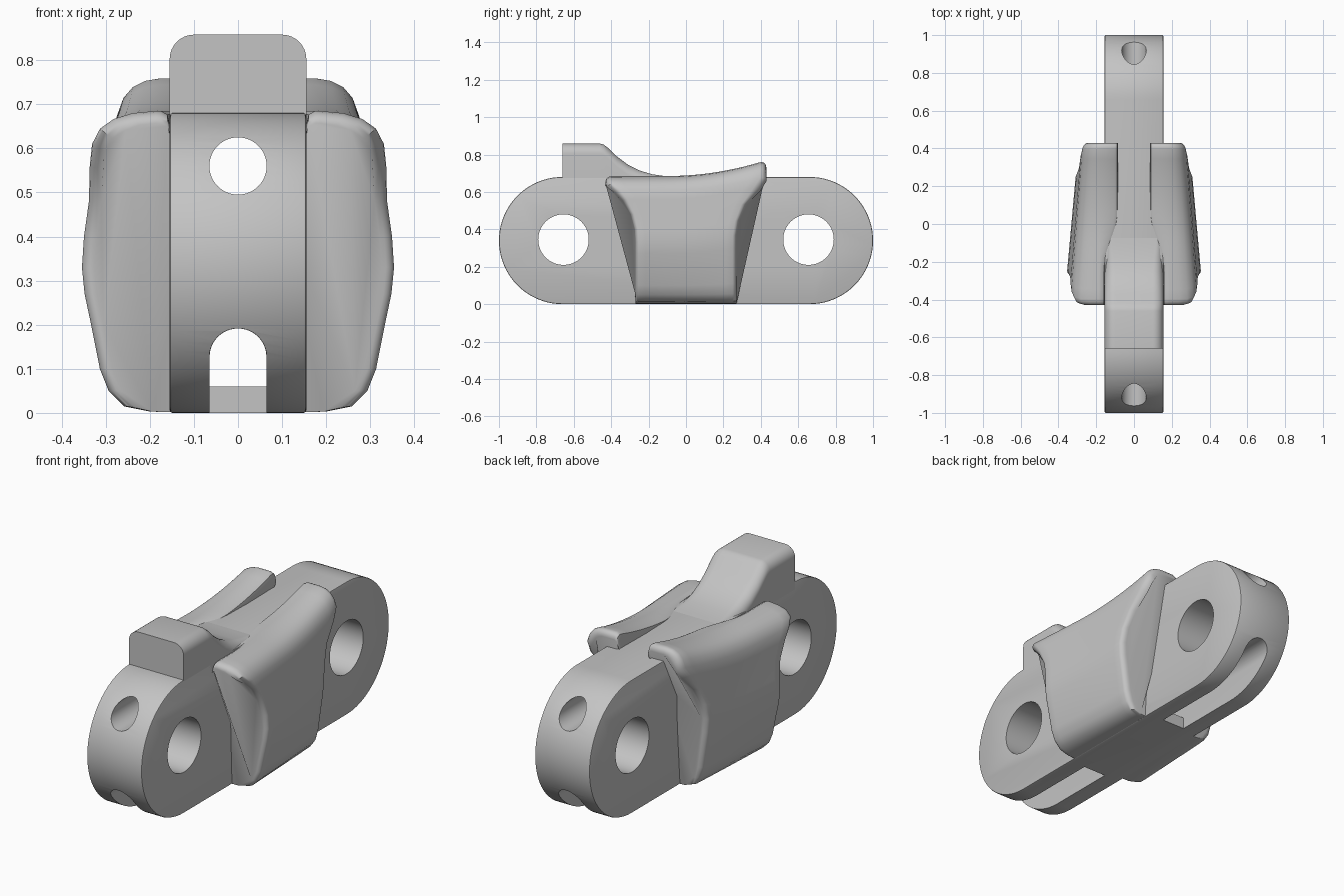
import bpy, bmesh, math

cube = bpy.data.objects.get("Cube")
if cube:
    bpy.data.objects.remove(cube, do_unlink=True)

metal = bpy.data.materials.new("grey_metal")
metal.use_nodes = True
GREY = (0.55, 0.55, 0.55, 1)
metal.diffuse_color = GREY
metal.node_tree.nodes["Principled BSDF"].inputs["Base Color"].default_value = GREY


def loft(name, rings, rim_bevel=0.0):
    """Skin closed rings of equal length and cap both ends."""
    bm = bmesh.new()
    loops = [[bm.verts.new(p) for p in ring] for ring in rings]
    n = len(loops[0])
    for a, b in zip(loops, loops[1:]):
        for i in range(n):
            j = (i + 1) % n
            bm.faces.new((a[i], a[j], b[j], b[i]))
    caps = [bm.faces.new(loops[0]), bm.faces.new(loops[-1])]
    bmesh.ops.recalc_face_normals(bm, faces=bm.faces)
    if rim_bevel:
        edges = list({e for f in caps for e in f.edges})
        bmesh.ops.bevel(bm, geom=edges, offset=rim_bevel, segments=2,
                        profile=0.5, affect='EDGES')
    mesh = bpy.data.meshes.new(name)
    bm.to_mesh(mesh)
    bm.free()
    obj = bpy.data.objects.new(name, mesh)
    bpy.context.collection.objects.link(obj)
    mesh.materials.append(metal)
    return obj


def activate(obj):
    bpy.ops.object.select_all(action='DESELECT')
    obj.select_set(True)
    bpy.context.view_layer.objects.active = obj


def smooth(obj, degrees=35):
    activate(obj)
    bpy.ops.object.shade_smooth_by_angle(angle=math.radians(degrees))


def arc(cx, cy, r, a0, a1, n):
    return [(cx + r * math.cos(math.radians(a0 + (a1 - a0) * i / n)),
             cy + r * math.sin(math.radians(a0 + (a1 - a0) * i / n)))
            for i in range(n + 1)]


def along_x(profile, x0, x1):
    return [[(x, y, z) for y, z in profile] for x in (x0, x1)]


def along_y(profile, y0, y1):
    return [[(x, y, z) for x, z in profile] for y in (y0, y1)]


def cut(target, name, rings):
    cutter = loft(name, rings)
    cutter.hide_render = True
    mod = target.modifiers.new(name, 'BOOLEAN')
    mod.operation = 'DIFFERENCE'
    mod.solver = 'EXACT'
    mod.object = cutter
    activate(target)
    bpy.ops.object.modifier_apply(modifier=mod.name)
    bpy.data.objects.remove(cutter, do_unlink=True)


# Link body: thick plate with round ends
HALF = 0.155
END, R = 0.66, 0.34
stadium = arc(END, R, R, -90, 90, 40) + arc(-END, R, R, 90, 270, 40)
body = loft("link_body", along_x(stadium, -HALF, HALF), rim_bevel=0.006)

# Pin holes across the ends
for side in (-1, 1):
    cut(body, "pin_hole", along_x(arc(side * 0.655, 0.345, 0.135, 0, 355, 71), -0.3, 0.3))

# Round bore and arched slot along the length
cut(body, "long_bore", along_y(arc(0, 0.56, 0.065, 0, 352.5, 47), -1.2, 1.2))


def arch(half, bottom):
    return [(-half, bottom), (half, bottom)] + arc(0, 0.127, half, 0, 180, 20)


cut(body, "slot_middle", along_y(arch(0.0645, 0.06), -0.5, 0.5))
for side in (-1, 1):
    cut(body, "slot_end", along_y(arch(0.065, -0.1), side * 0.3, side * 1.2))
smooth(body)

# Raised stop block with a curved ramp behind it
block_line = [(-0.66, 0.858), (-0.46, 0.858), (-0.44, 0.853), (-0.42, 0.838),
              (-0.37, 0.79), (-0.31, 0.745), (-0.25, 0.715), (-0.18, 0.694),
              (-0.10, 0.683), (-0.03, 0.675)]
rings = []
for y, z in block_line:
    r = min(0.055, z - 0.645)
    sec = ([(-HALF, 0.64), (HALF, 0.64)] + arc(HALF - r, z - r, r, 0, 90, 8)
           + arc(r - HALF, z - r, r, 90, 180, 8))
    rings.append([(x, y, h) for x, h in sec])
smooth(loft("stop_block", rings))

# Flared side pads: a cross-section swept front to back
TOP = 0.685
pad_section = [(0.1, 0), (0.2, 0.003), (0.26, 0.015), (0.295, 0.05), (0.315, 0.1),
               (0.335, 0.2), (0.35, 0.27), (0.356, 0.33), (0.351, 0.4),
               (0.338, 0.48), (0.333, 0.56), (0.325, 0.61), (0.305, 0.645),
               (0.275, 0.667), (0.235, 0.68), (0.185, TOP)]


def reach(z):
    """Half length of the pad at a height, following the round link ends."""
    if z <= R:
        return 0.27
    return min(0.43, 0.655 - math.sqrt(max(0, 0.385 ** 2 - (z - R) ** 2)))


def pad_ring(v, side):
    y0 = 0.43 * v
    top = TOP + 0.3 * max(0, y0 + 0.1) ** 2
    f = min(1, max(0, (0.05 - y0) / 0.3))
    inner = 0.085 + 0.07 * f * f * (3 - 2 * f)
    d, edge = (1 - abs(v)) * 0.35, 0.03
    inset = edge - math.sqrt(edge ** 2 - max(0, edge - d) ** 2)
    section = pad_section + [(inner + 0.02, TOP), (inner + 0.005, TOP - 0.008),
                             (inner, TOP - 0.03), (0.1, 0.45)]
    ring = []
    for x, z in section:
        z *= top / TOP
        y = v * reach(z)
        if x > 0.18:
            x = HALF + (x - HALF) * (1 - 0.45 * (y + 0.27)) - inset * min(1, (x - 0.18) / 0.1)
        if z > 0.5:
            z -= inset * (z - 0.5) / 0.2
        ring.append((side * x, y, z))
    return ring


ends = [1, 0.995, 0.985, 0.97, 0.95, 0.92]
steps = [-e for e in ends] + [i / 10 for i in range(-8, 9)] + ends[::-1]
for side, name in ((1, "left_pad"), (-1, "right_pad")):
    smooth(loft(name, [pad_ring(v, side) for v in steps]), 40)
